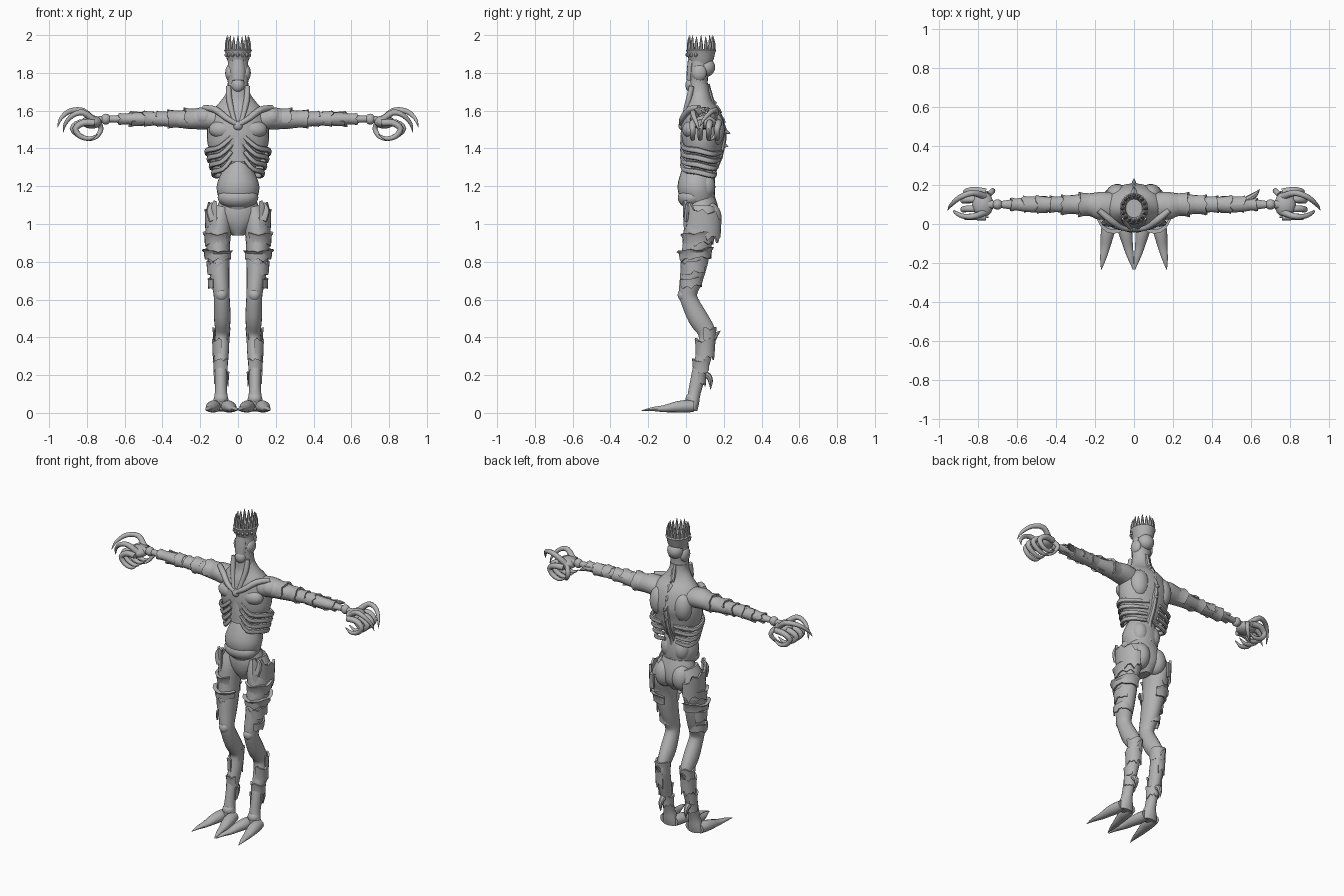
import bpy, bmesh, math, random
from mathutils import Vector, Matrix
random.seed(4)
grey = bpy.data.materials.new("plain grey")
grey.diffuse_color = (0.45, 0.45, 0.45, 1)
Y, Z = Vector((0, 1, 0)), Vector((0, 0, 1))


def make(name, verts, faces, mirror=False, angle=40):
    for s in ((1, -1) if mirror else (1,)):
        label = name + ("" if not mirror else "_left" if s > 0 else "_right")
        bm = bmesh.new()
        vs = [bm.verts.new((v[0] * s, v[1], v[2])) for v in verts]
        for f in faces:
            bm.faces.new([vs[i] for i in f])
        bmesh.ops.recalc_face_normals(bm, faces=bm.faces)
        me = bpy.data.meshes.new(label)
        bm.to_mesh(me)
        bm.free()
        me.materials.append(grey)
        ob = bpy.data.objects.new(label, me)
        bpy.context.collection.objects.link(ob)
        bpy.ops.object.select_all(action='DESELECT')
        bpy.context.view_layer.objects.active = ob
        ob.select_set(True)
        bpy.ops.object.shade_smooth_by_angle(angle=math.radians(angle))


def grid_faces(rows, n):
    f = [(i * n + j, i * n + (j + 1) % n, (i + 1) * n + (j + 1) % n, (i + 1) * n + j)
         for i in range(rows - 1) for j in range(n)]
    return f + [tuple(range(n))[::-1], tuple(range((rows - 1) * n, rows * n))]


def spline(pts, steps):
    out = []
    for i in range(len(pts) - 1):
        a, b, c, d = pts[max(i - 1, 0)], pts[i], pts[i + 1], pts[min(i + 2, len(pts) - 1)]
        for k in range(steps):
            t = k / steps
            out.append([0.5 * (2 * q + (r - p) * t + (2 * p - 5 * q + 4 * r - s) * t * t
                        + (3 * q - p - 3 * r + s) * t ** 3) for p, q, r, s in zip(a, b, c, d)])
    return out + [list(pts[-1])]


def sweep(name, pts, up=Y, n=16, steps=3, mirror=False, flat=False, angle=40):
    """Tube through (x, y, z, radius across, radius along up)."""
    rows, verts = spline([p if len(p) > 4 else (*p, p[3]) for p in pts], steps), []
    for i, p in enumerate(rows):
        t = Vector(rows[min(i + 1, len(rows) - 1)][:3]) - Vector(rows[max(i - 1, 0)][:3])
        if flat:
            t = Z
        side = t.cross(up).normalized()
        u = side.cross(t).normalized()
        for j in range(n):
            a = 2 * math.pi * j / n
            verts.append(Vector(p[:3]) + side * max(p[3], .001) * math.cos(a) + u * max(p[4], .001) * math.sin(a))
    make(name, verts, grid_faces(len(rows), n), mirror, angle)


def ball(name, c, r, mirror=False, n=18):
    rows = [math.pi * (i + .02) / 10.04 for i in range(11)]
    verts = [(c[0] + r[0] * math.sin(t) * math.cos(2 * math.pi * j / n),
              c[1] + r[1] * math.sin(t) * math.sin(2 * math.pi * j / n),
              c[2] + r[2] * math.cos(t)) for t in rows for j in range(n)]
    make(name, verts, grid_faces(11, n), mirror)


def shell(name, c, ra, rb, h, a0, a1, flare=.18, axis='z', slope=0, mirror=True):
    """Chipped armour plate wrapped part way round a limb; its upper or outer edge flares."""
    verts, m = [], 13
    for i in range(m):
        a = math.radians(a0 + (a1 - a0) * i / (m - 1))
        j0, j1 = random.uniform(-.2, .2) * h, random.uniform(-.15, .15) * h
        for d, k in ((-h / 2 + j0, .9), (h / 2 + j1, .9), (h / 2 + j1, 1 + flare), (h * .2, 1.07), (-h / 2 + j0, 1.03)):
            p, q = ra * k * math.cos(a), rb * k * math.sin(a)
            d += slope * math.sin(a)
            off = (p, q, d) if axis == 'z' else (d, p, q)
            verts.append([c[e] + off[e] for e in range(3)])
    make(name, verts, grid_faces(m, 5), mirror, 30)


# Torso, belly and pelvis
sweep("chest", [(0, .07, 1.74, .055, .05), (0, .07, 1.70, .06, .055), (0, .075, 1.65, .092, .065),
      (0, .085, 1.6, .135, .095), (0, .09, 1.54, .16, .112), (0, .09, 1.48, .165, .118), (0, .085, 1.42, .16, .108),
      (0, .085, 1.36, .135, .097), (0, .08, 1.31, .10, .08), (0, .075, 1.27, .065, .06)], n=28, flat=True)
sweep("belly", [(0, .06, 1.34, .05, .06), (0, .06, 1.28, .085, .085), (0, .055, 1.2, .113, .1),
      (0, .06, 1.13, .1, .09), (0, .07, 1.07, .07, .07)], n=24, flat=True)
sweep("pelvis", [(0, .08, 1.14, .09, .075), (0, .085, 1.07, .115, .09), (0, .09, 1.0, .09, .085),
      (0, .085, .94, .03, .05)], n=20, flat=True)
ball("belly_fold", (0, .03, 1.14), (.108, .075, .06))
ball("loin", (.045, .105, 1.2), (.05, .05, .07), True)
ball("buttock", (.06, .125, 1.03), (.06, .065, .085), True)
ball("breast", (.08, .03, 1.5), (.075, .05, .05), True)
ball("shoulder_blade", (.085, .15, 1.5), (.06, .055, .09), True)
ball("breastbone", (0, -.02, 1.52), (.025, .02, .025))
sweep("breastbone_cone", [(0, .0, 1.52, .015, .025), (0, -.005, 1.42, .035, .025), (0, .0, 1.33, .06, .03)], n=12)
sweep("collar_bone", [(.01, -.025, 1.53, .013), (.06, -.018, 1.56, .016), (.12, .02, 1.605, .018),
      (.18, .07, 1.615, .015)], up=Z, n=10, mirror=True)
sweep("neck_cord", [(.05, .03, 1.73, .014), (.045, .012, 1.65, .016), (.015, -.02, 1.53, .012)], n=10, mirror=True)
for k in range(4):
    z, w = 1.43 - .038 * k, 1 - .07 * k
    sweep("rib", [(.035, -.022, z + .03, .007, .012), (.1 * w, -.014, z - .025, .01, .014), (.163 * w, .06, z - .04, .011, .016),
          (.15 * w, .14, z - .06, .011, .015), (.04, .187 - .01 * k, z - .05, .008, .012)], up=Z, n=8, mirror=True)

# Back spines
for z, y0, y1 in ((1.7, .11, .14), (1.65, .12, .165), (1.6, .16, .19), (1.55, .18, .21), (1.49, .19, .235),
                  (1.42, .18, .225), (1.36, .165, .195)):
    sweep("back_spine", [(0, y0 - .03, z + .01, .028, .03), (0, y0, z + .006, .02, .024), (0, y1, z - .012, .001)],
          up=Z, n=8, steps=2)
sweep("spine_ridge", [(0, .11, 1.74, .015), (0, .14, 1.62, .02), (0, .195, 1.5, .02), (0, .175, 1.36, .02),
      (0, .135, 1.26, .02), (0, .14, 1.12, .015)], n=8)

# Head
sweep("head", [(0, .075, 1.9, .06, .06), (0, .07, 1.85, .053, .05), (0, .068, 1.8, .063, .05),
      (0, .065, 1.75, .054, .05), (0, .065, 1.68, .062, .055)], n=20, flat=True)
ball("skull_back", (0, .108, 1.83), (.05, .047, .05))
ball("cheek", (.042, .07, 1.8), (.026, .04, .045), True)
ball("muzzle", (0, .03, 1.735), (.036, .034, .04))
sweep("nose_ridge", [(0, .03, 1.87, .03, .02), (0, .026, 1.81, .038, .022), (0, .022, 1.76, .034, .02)], n=12)
sweep("crown_band", [(0, .08, 1.85, .05, .055), (0, .08, 1.875, .06, .068), (0, .08, 1.905, .066, .074),
      (0, .08, 1.92, .073, .08), (0, .08, 1.927, .066, .074), (0, .08, 1.926, .048, .055), (0, .08, 1.90, .042, .048)],
      n=20, steps=1, flat=True, angle=30)
for k in range(16):
    a = 2 * math.pi * k / 16
    c, s = math.cos(a), math.sin(a)
    sweep("crown_spike", [(.056 * c, .08 + .063 * s, 1.91, .012), (.06 * c, .08 + .067 * s, 1.955, .009),
          (.056 * c, .08 + .062 * s, 2.0 - .008 * (k % 2), .001)], n=7, steps=2)
for k in range(7):
    a = math.radians(200 + 23 * k)
    ball("crown_stud", (.066 * math.cos(a), .08 + .074 * math.sin(a), 1.895), (.009, .009, .011), n=8)

# Arms with wrapped plates
sweep("arm", [(.1, .09, 1.55, .07, .06), (.17, .095, 1.56, .07, .06), (.24, .1, 1.555, .056, .053), (.32, .1, 1.555, .048, .045),
      (.41, .1, 1.555, .038, .036), (.48, .1, 1.557, .042, .036), (.56, .1, 1.557, .037, .032),
      (.64, .1, 1.556, .024, .02), (.7, .1, 1.555, .017, .017), (.75, .1, 1.55, .025, .02)], up=Z, mirror=True)
ball("shoulder", (.175, .09, 1.565), (.065, .068, .055), True)
ball("wrist", (.7, .1, 1.555), (.027, .027, .029), True)
for x, r, h, a0, a1 in ((.25, .056, .06, -60, 200), (.34, .047, .06, 20, 290), (.405, .04, .05, -100, 160),
                        (.475, .041, .05, -30, 250), (.54, .039, .06, -160, 90), (.605, .03, .05, 0, 300)):
    shell("arm_plate", (x, .1, 1.556), r, r * .93, h, a0, a1, axis='x')
sweep("forearm_spike", [(.58, .125, 1.56, .018), (.62, .15, 1.56, .014), (.645, .178, 1.55, .001)], up=Z, n=8)

# Hands: palm, two hooked talons above and curled fingers below
ball("palm", (.775, .1, 1.54), (.055, .065, .035), True)
for pts in (((.765, .14, 1.55, .018), (.825, .16, 1.6, .016), (.895, .135, 1.595, .014), (.94, .095, 1.555, .009), (.955, .07, 1.51, .001)),
            ((.765, .06, 1.55, .018), (.82, .04, 1.59, .016), (.875, .04, 1.575, .013), (.915, .058, 1.53, .009), (.925, .072, 1.485, .001))):
    sweep("talon", pts, n=10, mirror=True)
for y, o in ((.165, 0), (.12, .015), (.075, .015), (.035, 0)):
    sweep("curled_finger", [(.76, y, 1.535, .018), (.82 + o, y * 1.05, 1.535, .018), (.86 + o, y, 1.505, .016),
          (.835, y, 1.465, .014), (.785, y, 1.452, .011), (.745, y, 1.475, .002)], n=10, mirror=True)
sweep("thumb", [(.745, .15, 1.54, .015), (.725, .17, 1.505, .014), (.75, .15, 1.46, .01), (.79, .12, 1.44, .002)],
      n=10, mirror=True)

# Legs
sweep("leg", [(.08, .085, 1.09, .045, .07), (.1, .08, 1.0, .068, .09), (.105, .06, .9, .063, .078),
      (.1, .045, .8, .056, .072), (.095, .028, .71, .05, .062), (.088, .012, .64, .043, .05), (.085, .02, .59, .042, .047),
      (.083, .065, .5, .044, .054), (.083, .112, .42, .037, .047), (.088, .1, .33, .04, .044), (.09, .07, .21, .033, .04),
      (.09, .045, .11, .032, .034), (.09, .035, .05, .045, .034), (.09, .03, .012, .05, .03)], n=18, mirror=True)
ball("knee", (.087, -.012, .625), (.033, .033, .035), True)
ball("ankle", (.09, .035, .075), (.038, .038, .035), True)
shell("hip_plate", (.105, .085, 1.01), .066, .095, .13, -85, 90, .08, slope=-.035)
sweep("hip_horn", [(.13, .0, 1.02, .025, .015), (.15, .005, 1.07, .018, .014), (.135, .01, 1.105, .012, .01),
      (.115, .012, 1.1, .002)], n=8, mirror=True)
for z, y, r, h, a0, a1, f in ((.925, .065, .068, .06, -130, 100, .2), (.84, .05, .07, .05, -160, 120, .22),
                              (.77, .042, .056, .06, -120, 60, .1), (.69, .025, .05, .05, -60, 130, .1)):
    shell("thigh_plate", (.106, y, z), r, r * 1.17, h, a0, a1, f, slope=.008)
for z, y, r, h, a0, a1 in ((.41, .11, .042, .07, -20, 220), (.34, .102, .044, .09, -90, 120),
                           (.25, .082, .04, .06, -140, 60), (.18, .063, .037, .06, 0, 200)):
    shell("shin_plate", (.088, y, z), r, r * 1.1, h, a0, a1, .16)
sweep("calf_spur", [(.088, .13, .37, .025, .02), (.088, .155, .41, .018, .014), (.088, .183, .435, .001)], n=8, mirror=True)
sweep("heel_spur", [(.09, .08, .21, .022), (.09, .118, .195, .017), (.09, .13, .165, .012), (.09, .13, .125, .001)],
      n=8, mirror=True)

# Two long clawed toes on each foot
for x0, x1 in ((.06, .004), (.122, .168)):
    d = x1 - x0
    sweep("toe", [(x0 + d * .02, .04, .035, .032, .03), (x0 + d * .15, -.01, .034, .037, .033),
          (x0 + d * .35, -.06, .03, .033, .028), (x0 + d * .55, -.12, .022, .024, .018),
          (x0 + d * .8, -.18, .02, .015, .01), (x1, -.235, .012, .001, .001)], up=Z, n=12, mirror=True)
